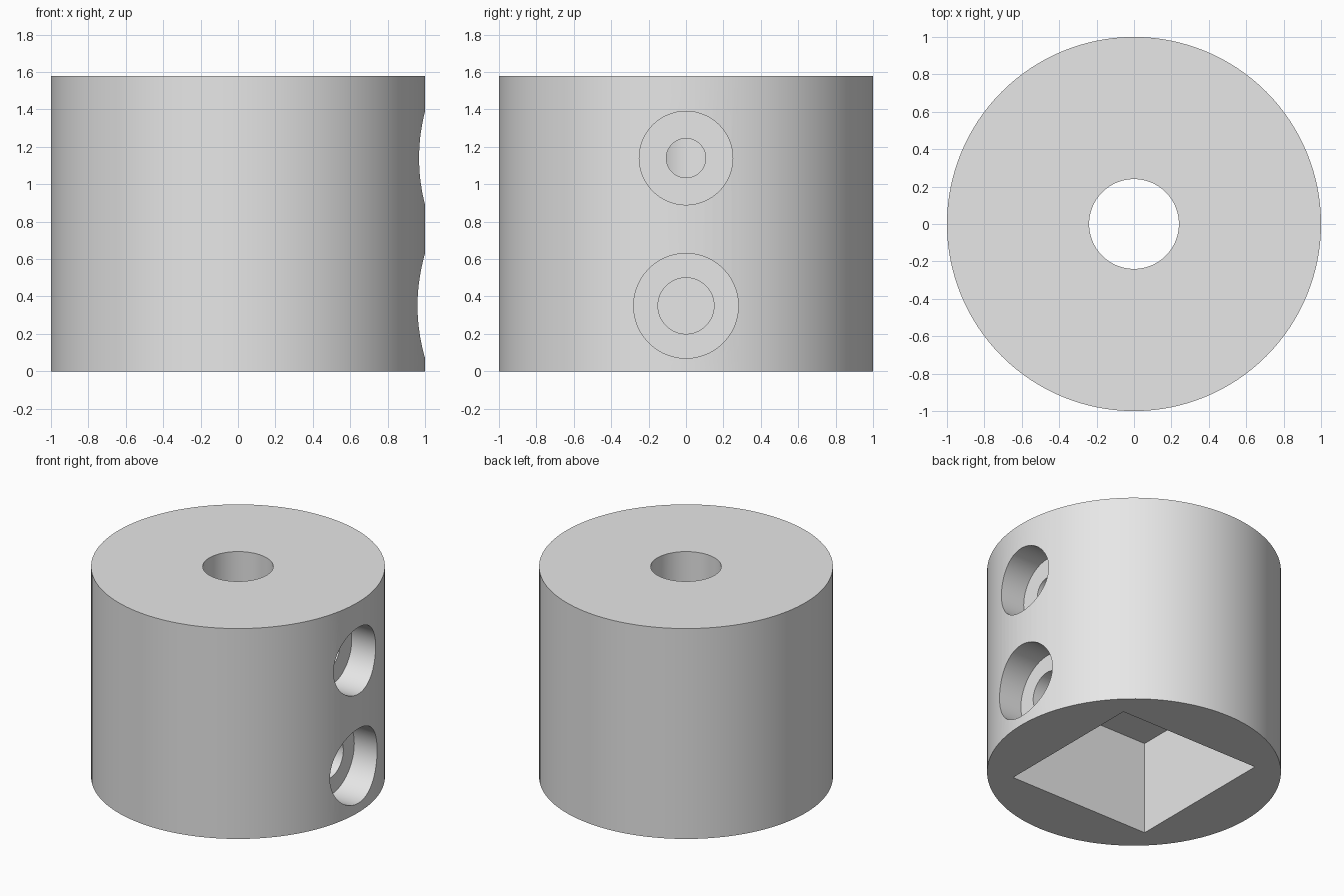
import bpy
from math import pi

if "Cube" in bpy.data.objects:
    bpy.data.objects.remove(bpy.data.objects["Cube"], do_unlink=True)

HEIGHT = 1.58
POCKET_HALF, POCKET_DEPTH = 0.584, 0.70
FLOOR_X = 0.77          # seat of both counterbores

grey = bpy.data.materials.new("light_grey")
grey.use_nodes = True
colour = (0.8, 0.8, 0.8, 1)
grey.diffuse_color = colour
grey.node_tree.nodes["Principled BSDF"].inputs["Base Color"].default_value = colour


def cylinder(name, radius, start, end, z=None, sides=96):
    """Upright from z=start to end, or lying along x at height z."""
    mid = (start + end) / 2
    bpy.ops.mesh.primitive_cylinder_add(
        vertices=sides, radius=radius, depth=end - start,
        location=(0, 0, mid) if z is None else (mid, 0, z),
        rotation=(0, 0, 0) if z is None else (0, pi / 2, 0))
    bpy.context.object.name = name
    return bpy.context.object


def cut(target, cutter):
    cutter.hide_render = True
    mod = target.modifiers.new(cutter.name, 'BOOLEAN')
    mod.operation, mod.solver, mod.object = 'DIFFERENCE', 'EXACT', cutter
    bpy.context.view_layer.objects.active = target
    bpy.ops.object.modifier_apply(modifier=mod.name)
    bpy.data.objects.remove(cutter, do_unlink=True)


# Round body
body = cylinder("round_body", 1, 0, HEIGHT, sides=128)
body.data.materials.append(grey)

# Square pocket in the underside
bpy.ops.mesh.primitive_cube_add(size=2, location=(0, 0, 0))
pocket = bpy.context.object
pocket.name = "square_pocket"
pocket.scale = (POCKET_HALF, POCKET_HALF, POCKET_DEPTH)
cut(body, pocket)

# Central bore from the pocket to the top
cut(body, cylinder("centre_bore", 0.24, 0.4, HEIGHT + 0.2))

# Counterbored screw holes in the left side
for z, head, shank in ((0.35, 0.28, 0.15), (1.14, 0.25, 0.105)):
    cut(body, cylinder("screw_head_recess", head, FLOOR_X, 1.3, z))
    cut(body, cylinder("screw_shank_hole", shank, 0, 0.9, z, sides=64))

# Smooth round walls with sharp rims
bpy.ops.object.select_all(action='DESELECT')
body.select_set(True)
bpy.context.view_layer.objects.active = body
bpy.ops.object.shade_smooth_by_angle(angle=pi / 6)
